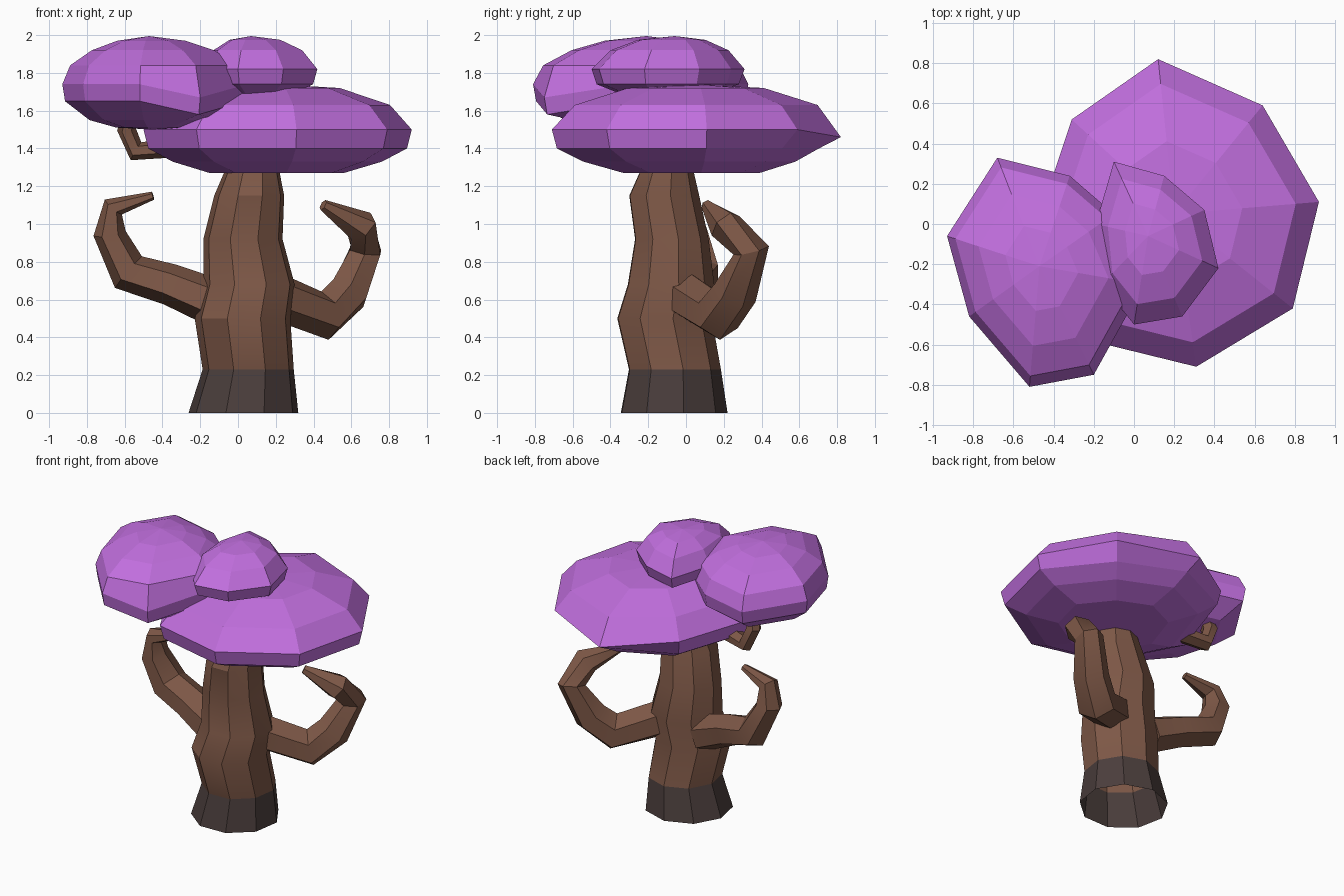
import bpy, bmesh, math
from mathutils import Vector

if "Cube" in bpy.data.objects:
    bpy.data.objects.remove(bpy.data.objects["Cube"])


def material(name, rgb):
    m = bpy.data.materials.new(name)
    m.diffuse_color = (*rgb, 1)
    m.use_nodes = True
    m.node_tree.nodes["Principled BSDF"].inputs["Base Color"].default_value = m.diffuse_color
    return m


PURPLE = material("leaf_purple", (0.54, 0.16, 0.74))
BROWN = material("bark_brown", (0.21, 0.098, 0.063))
DARK = material("bark_dark", (0.07, 0.048, 0.045))


def loft(name, rings, mat, start=None, end=None, smooth=None):
    """Skin a stack of equal-sized rings; start/end are optional cap points."""
    bm = bmesh.new()
    vs = [[bm.verts.new(p) for p in r] for r in rings]
    n = len(vs[0])
    for a, b in zip(vs, vs[1:]):
        for i in range(n):
            j = (i + 1) % n
            bm.faces.new((a[i], a[j], b[j], b[i]))
    for ring, tip in ((vs[0], start), (vs[-1], end)):
        if tip is not None:
            t = bm.verts.new(tip)
            for i in range(n):
                bm.faces.new((ring[i], ring[(i + 1) % n], t))
    bmesh.ops.recalc_face_normals(bm, faces=bm.faces)
    me = bpy.data.meshes.new(name)
    bm.to_mesh(me)
    bm.free()
    me.materials.append(mat)
    ob = bpy.data.objects.new(name, me)
    bpy.context.collection.objects.link(ob)
    if smooth:
        bpy.ops.object.select_all(action='DESELECT')
        ob.select_set(True)
        bpy.context.view_layer.objects.active = ob
        bpy.ops.object.shade_smooth_by_angle(angle=math.radians(smooth))
    return ob


def canopy(name, center, outline, levels, bottom, top, lift=None, lean=(0, 0), tuck=None):
    """Scale a rim outline about its centre at each (z, scale) level; the crown leans."""
    cx, cy = center
    rings = []
    for z, s in levels:
        k = max(0, 1 - s) if z > (bottom + top) / 2 else 0
        ring = []
        for x, y in outline:
            f = s * (tuck(x, y, z) if tuck else 1)
            ring.append((cx + (x - cx) * f + lean[0] * k, cy + (y - cy) * f + lean[1] * k,
                         z + (lift(x, y, z) if lift else 0)))
        rings.append(ring)
    loft(name, rings, PURPLE, (cx, cy, bottom), (cx + lean[0], cy + lean[1], top))


def branch(name, path, radii, side, widen=1.0, sides=6):
    """Tapered tube bending mainly in the plane perpendicular to 'side'."""
    pts = [Vector(p) for p in path]
    side = Vector(side).normalized()
    rings = []
    for i, p in enumerate(pts):
        t = Vector()
        if i > 0:
            t += (p - pts[i - 1]).normalized()
        if i < len(pts) - 1:
            t += (pts[i + 1] - p).normalized()
        t.normalize()
        u = (side - t * side.dot(t)).normalized()
        v = t.cross(u)
        rings.append([p + radii[i] * (math.cos(a) * u * widen + math.sin(a) * v)
                      for a in (2 * math.pi * (k + 0.5) / sides for k in range(sides))])
    loft(name, rings, BROWN, pts[0], pts[-1], smooth=30)


# trunk: irregular nine-sided rings (z, cx, cy, rx, ry), open underneath
TRUNK = [(0, .03, -.07, .295, .29), (.23, .055, -.065, .245, .25),
         (.5, .025, -.12, .257, .257), (.68, .06, -.085, .245, .235),
         (.92, .027, -.08, .213, .2), (1.15, .06, -.12, .188, .19),
         (1.28, .075, -.105, .147, .145), (1.42, .08, -.1, .13, .13)]


def trunk_ring(z, cx, cy, rx, ry, n=9):
    return [(cx + rx * math.cos(2 * math.pi * k / n + .2),
             cy + ry * math.sin(2 * math.pi * k / n + .2), z) for k in range(n)]


rings = [trunk_ring(*r) for r in TRUNK]
loft("trunk_base", rings[:2], DARK, smooth=30)
loft("trunk", rings[1:], BROWN, end=(.08, -.1, 1.42), smooth=30)

# branches
branch("right_branch",
       [(.17, -.01, .63), (.46, .17, .515), (.585, .26, .635), (.675, .345, .86),
        (.65, .21, .99), (.45, .11, 1.1)],
       [.125, .13, .115, .093, .09, .03], (-.45, .89, 0), widen=1.05)
branch("left_branch",
       [(-.14, -.04, .59), (-.36, .0, .68), (-.58, .05, .745), (-.68, .02, .95),
        (-.66, .0, 1.09), (-.45, -.02, 1.15)],
       [.125, .11, .11, .086, .06, .022], (0, 1, 0), widen=1.25)
branch("upper_twig",
       [(0, -.05, 1.43), (-.3, .03, 1.41), (-.54, .08, 1.385), (-.59, .07, 1.5),
        (-.55, 0, 1.7)],
       [.06, .055, .055, .05, .03], (0, 1, 0), widen=1.2)

# foliage
canopy("large_canopy", (.2, .05),
       [(.92, .11), (.79, -.42), (.31, -.71), (-.22, -.58), (-.5, -.05),
        (-.31, .52), (.12, .82), (.64, .59)],
       [(1.27, .5), (1.33, .78), (1.4, .965), (1.5, 1), (1.63, .84), (1.72, .47)],
       1.27, 1.74,
       lift=lambda x, y, z: (-.04 if 1.45 < z < 1.55 else 0) if y > .7 else 0,
       tuck=lambda x, y, z: .88 if y > .55 and z < 1.45 else 1)
canopy("left_canopy", (-.45, -.25),
       [(-.93, -.06), (-.68, .33), (-.32, .24), (-.1, .05), (.05, -.3),
        (-.2, -.75), (-.52, -.81), (-.82, -.46)],
       [(1.51, .4), (1.55, .7), (1.65, .97), (1.74, 1), (1.84, .91), (1.92, .66), (1.97, .37)],
       1.5, 1.995,
       lift=lambda x, y, z: -.07 if x > -.3 and y < -.6 and 1.6 < z < 1.8 else 0,
       lean=(-.02, .04))
canopy("small_canopy", (.1, -.12),
       [(.42, -.22), (.24, -.46), (0, -.5), (-.16, -.3), (-.19, 0),
        (-.1, .31), (.15, .24), (.35, .07)],
       [(1.69, .6), (1.74, .93), (1.82, 1), (1.92, .77), (1.975, .44)],
       1.68, 1.995, lean=(-.03, .06))
